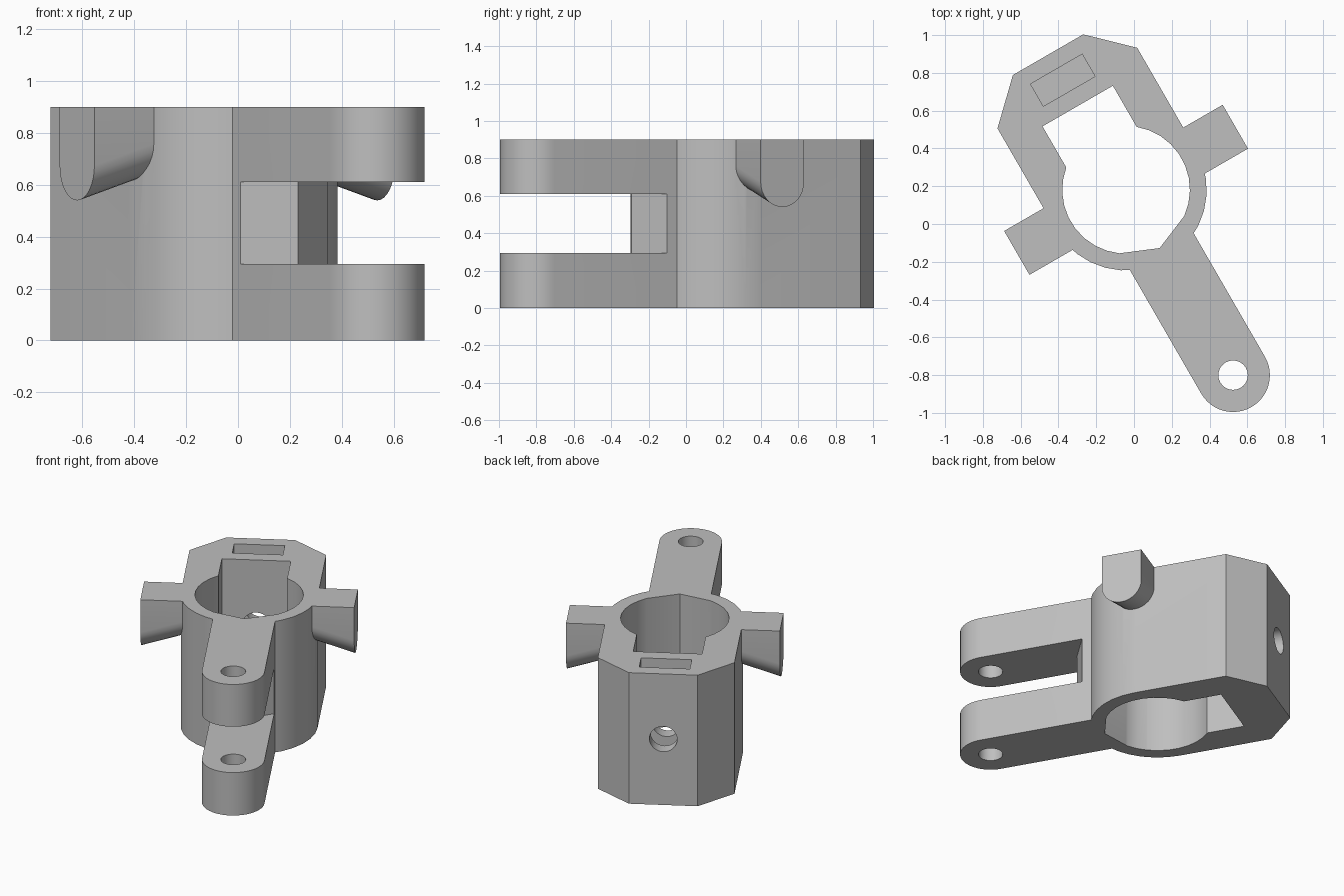
import bpy, bmesh
from math import sin, cos, pi, radians

cube = bpy.data.objects.get("Cube")
if cube:
    bpy.data.objects.remove(cube, do_unlink=True)

grey = bpy.data.materials.new("plain_grey")
grey.use_nodes = True
colour = (0.52, 0.52, 0.52, 1)
grey.diffuse_color = colour
grey.node_tree.nodes["Principled BSDF"].inputs["Base Color"].default_value = colour

HEIGHT = 0.9
GAP_LOW, GAP_HIGH = 0.295, 0.61
MID = (GAP_LOW + GAP_HIGH) / 2
RING, BORE = 0.427, 0.338
ARM, PIVOT = 0.195, -1.133


def arc(radius, start, end, steps, cx=0, cy=0):
    angles = [radians(start + (end - start) * i / steps) for i in range(steps + 1)]
    return [(cx + radius * cos(a), cy + radius * sin(a)) for a in angles]


def loft(name, ring_a, ring_b):
    """Closed solid between two matching outlines."""
    bm = bmesh.new()
    a = [bm.verts.new(p) for p in ring_a]
    b = [bm.verts.new(p) for p in ring_b]
    bm.faces.new(a)
    bm.faces.new(b)
    for i in range(len(a)):
        j = (i + 1) % len(a)
        bm.faces.new((a[i], a[j], b[j], b[i]))
    bmesh.ops.recalc_face_normals(bm, faces=bm.faces)
    mesh = bpy.data.meshes.new(name)
    bm.to_mesh(mesh)
    bm.free()
    mesh.materials.append(grey)
    obj = bpy.data.objects.new(name, mesh)
    bpy.context.scene.collection.objects.link(obj)
    return obj


def prism(name, outline, z0, z1):
    return loft(name, [(x, y, z0) for x, y in outline], [(x, y, z1) for x, y in outline])


def combine(target, other, operation):
    mod = target.modifiers.new(other.name, "BOOLEAN")
    mod.operation = operation
    mod.solver = "EXACT"
    mod.object = other
    bpy.context.view_layer.objects.active = target
    bpy.ops.object.modifier_apply(modifier=mod.name)
    bpy.data.objects.remove(other, do_unlink=True)


# Main housing: half round in front, chamfered box behind
housing = prism("clevis_housing",
                arc(RING, 180, 360, 16) + [(RING, 0.622), (0.215, 0.826),
                                           (-0.215, 0.826), (-RING, 0.622)], 0, HEIGHT)

# Round-ended arm, split into a fork by a gap with a pointed back wall
arm = prism("fork_arm", arc(ARM, 180, 360, 24, 0, PIVOT) + [(ARM, -0.365), (-ARM, -0.365)],
            0, HEIGHT)
gap = prism("fork_gap", [(-0.3, -1.5), (0.3, -1.5), (0.3, -0.384), (0, -0.545),
                         (-0.3, -0.384)], GAP_LOW, GAP_HIGH)
combine(arm, gap, "DIFFERENCE")
combine(housing, arm, "UNION")

# Side lugs: round-bottomed bars whose underside rises toward the ring
for name, side in (("left_lug", 1), ("right_lug", -1)):
    def section(u):
        lift = 0.32 * (0.668 - u)
        curve = arc(0.134, 180, 360, 16, 0, 0.674 + lift)
        return [(side * u, v, z) for v, z in curve + [(0.134, HEIGHT), (-0.134, HEIGHT)]]
    combine(housing, loft(name, section(0.375), section(0.668)), "UNION")

# Bore joined to a square slot at the back
bore = prism("bore", arc(BORE, 129.5, 234, 9) + [(0, -0.356)] + arc(BORE, 306, 410.5, 9)
             + [(0.215, 0.512), (-0.215, 0.512)], -0.1, 1)
combine(housing, bore, "DIFFERENCE")

# Blind nut pocket, screw hole through the back wall, pivot hole through the fork
pocket = prism("nut_pocket", [(-0.158, 0.602), (0.158, 0.602), (0.158, 0.738),
                              (-0.158, 0.738)], 0.29, 1)
combine(housing, pocket, "DIFFERENCE")
circle = arc(0.087, 0, 345, 23, 0, MID)
screw = loft("screw_hole", [(x, 0.4, z) for x, z in circle], [(x, 0.9, z) for x, z in circle])
combine(housing, screw, "DIFFERENCE")
pivot = prism("pivot_hole", arc(0.078, 0, 345, 23, 0, PIVOT), -0.1, 1)
combine(housing, pivot, "DIFFERENCE")

# Shade and place
bpy.ops.object.select_all(action="DESELECT")
housing.select_set(True)
bpy.context.view_layer.objects.active = housing
bpy.ops.object.shade_smooth_by_angle(angle=radians(22))
housing.rotation_euler.z = pi / 6
housing.location = (-0.042, 0.181, 0)
